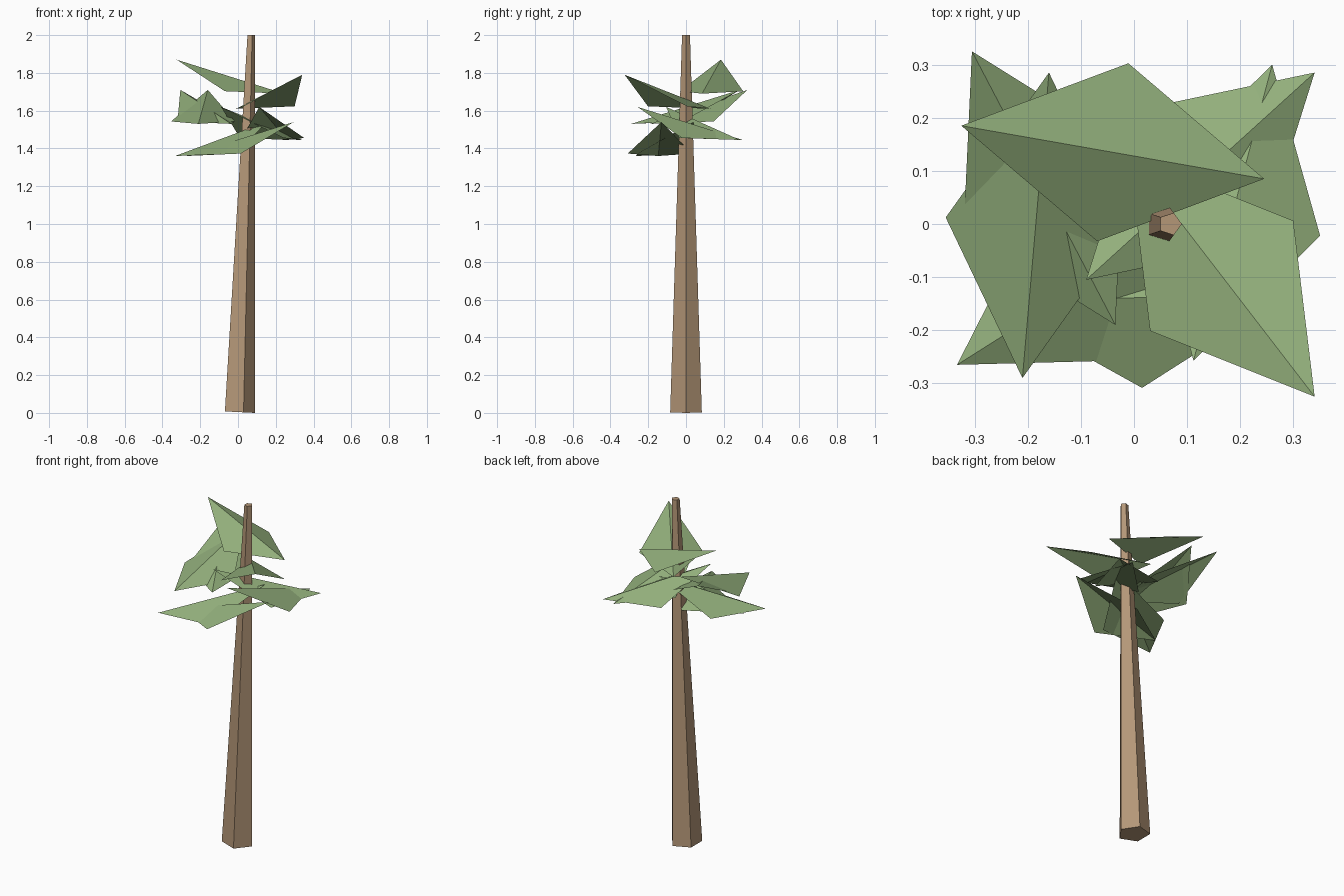
import bpy, bmesh, math
from mathutils import Vector

if "Cube" in bpy.data.objects:
    bpy.data.objects.remove(bpy.data.objects["Cube"])


def material(name, rgb):
    m = bpy.data.materials.new(name)
    m.diffuse_color = (*rgb, 1)
    m.use_nodes = True
    m.node_tree.nodes["Principled BSDF"].inputs["Base Color"].default_value = m.diffuse_color
    return m


bark = material("bark brown", (0.46, 0.31, 0.187))
green = material("leaf green", (0.29, 0.43, 0.20))


def add_object(name, verts, faces, mat):
    me = bpy.data.meshes.new(name)
    me.from_pydata(verts, [], faces)
    me.materials.append(mat)
    ob = bpy.data.objects.new(name, me)
    bpy.context.collection.objects.link(ob)
    return ob


# Trunk: leaning five-sided taper with a slightly tilted foot
def ring(cx, z, r, tilt=0.0):
    pts = []
    for i in range(5):
        a = math.tau * i / 5
        x = cx + r * math.cos(a)
        pts.append((x, r * math.sin(a), z + tilt * (0.09 - x)))
    return pts


sides = [(i, (i + 1) % 5, 5 + (i + 1) % 5, 5 + i) for i in range(5)]
add_object("trunk", ring(0.002, 0, 0.088, 0.05) + ring(0.068, 2, 0.022),
           sides + [(4, 3, 2, 1, 0), (5, 6, 7, 8, 9)], bark)


# Leaves: kites folded along a sloping ridge, side corners drooping
def leaf(name, high, low, half_width=0.17, droop=0.077):
    h, l = Vector(high), Vector(low)
    mid = (h + l) / 2
    d = (h - l).to_2d().normalized()
    off = Vector((-d.y, d.x, 0)) * half_width
    drop = Vector((0, 0, droop))
    verts = [l, mid - off - drop, h, mid + off - drop]
    add_object(name, verts, [(0, 1, 2), (0, 2, 3)], green)


ridges = [
    ((-0.325, 0.185, 1.87), (0.245, 0.085, 1.69)),
    ((0.34, -0.325, 1.79), (-0.01, 0.13, 1.61)),
    ((-0.16, 0.285, 1.71), (-0.21, -0.29, 1.53)),
    ((-0.305, 0.325, 1.71), (-0.035, -0.19, 1.53)),
    ((-0.09, -0.105, 1.62), (0.34, 0.285, 1.445)),
    ((0.112, -0.257, 1.62), (0.26, 0.30, 1.445)),
    ((0.15, 0.04, 1.54), (-0.333, -0.265, 1.36)),
    ((0.295, -0.13, 1.54), (-0.275, -0.147, 1.36)),
]
for i, (high, low) in enumerate(ridges):
    leaf(f"leaf_{i + 1}", high, low)
